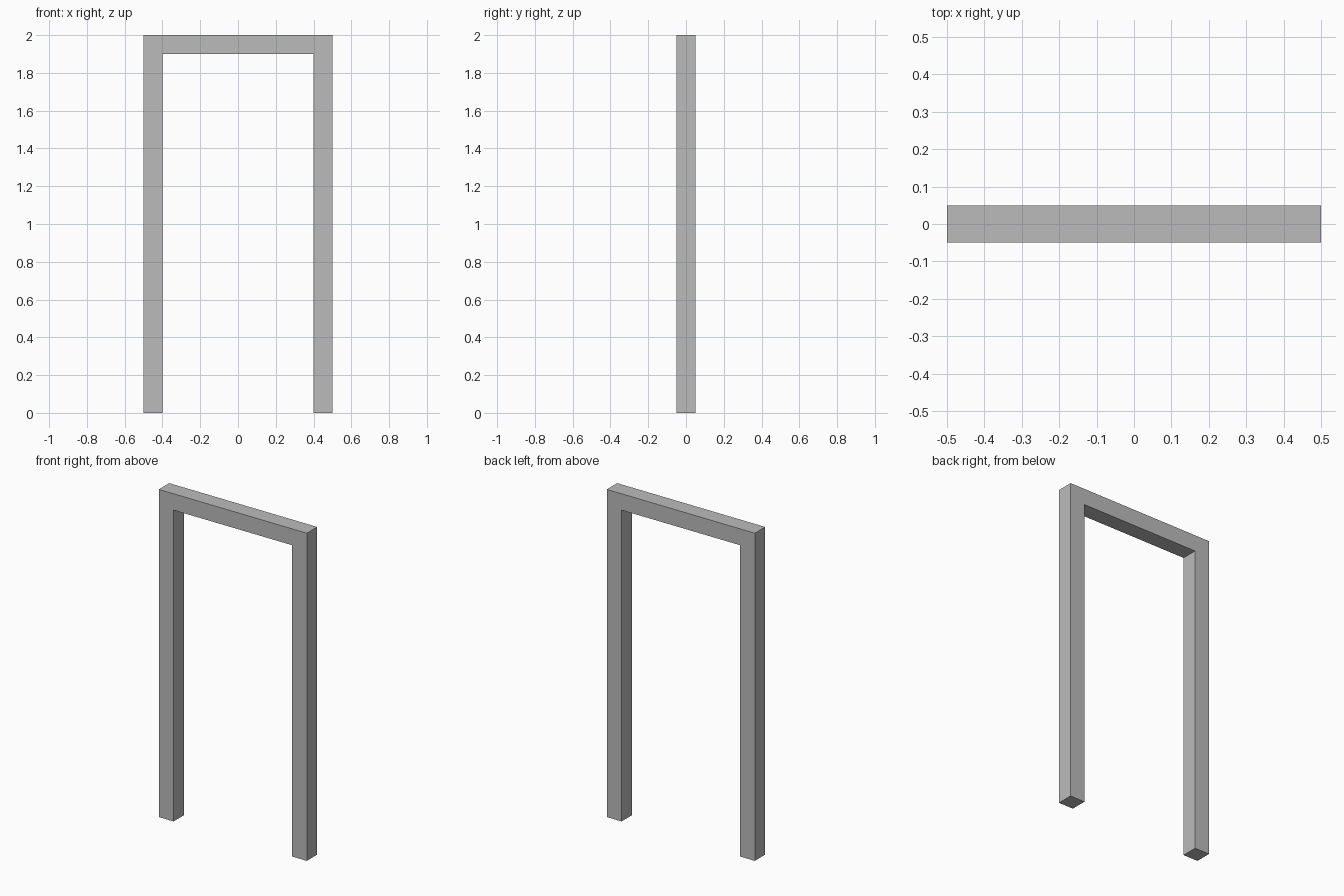
import bpy
import bmesh

cube = bpy.data.objects.get("Cube")
if cube:
    bpy.data.objects.remove(cube, do_unlink=True)

WIDTH, HEIGHT, BEAM = 1.0, 2.0, 0.1

# Plain grey material
grey = bpy.data.materials.new("plain_grey")
grey.use_nodes = True
colour = (0.5, 0.5, 0.5, 1.0)
grey.diffuse_color = colour
grey.node_tree.nodes["Principled BSDF"].inputs["Base Color"].default_value = colour

# Door frame: an arch-shaped outline, extruded to the beam depth
outer = WIDTH / 2
inner = outer - BEAM
outline = [(-outer, 0), (-inner, 0), (-inner, HEIGHT - BEAM), (inner, HEIGHT - BEAM),
           (inner, 0), (outer, 0), (outer, HEIGHT), (-outer, HEIGHT)]

bm = bmesh.new()
face = bm.faces.new([bm.verts.new((x, -BEAM / 2, z)) for x, z in outline])
extruded = bmesh.ops.extrude_face_region(bm, geom=[face], use_keep_orig=True)
back = [v for v in extruded["geom"] if isinstance(v, bmesh.types.BMVert)]
bmesh.ops.translate(bm, verts=back, vec=(0, BEAM, 0))
bmesh.ops.recalc_face_normals(bm, faces=bm.faces)

mesh = bpy.data.meshes.new("door_frame")
bm.to_mesh(mesh)
bm.free()
mesh.materials.append(grey)
frame = bpy.data.objects.new("door_frame", mesh)
bpy.context.collection.objects.link(frame)
